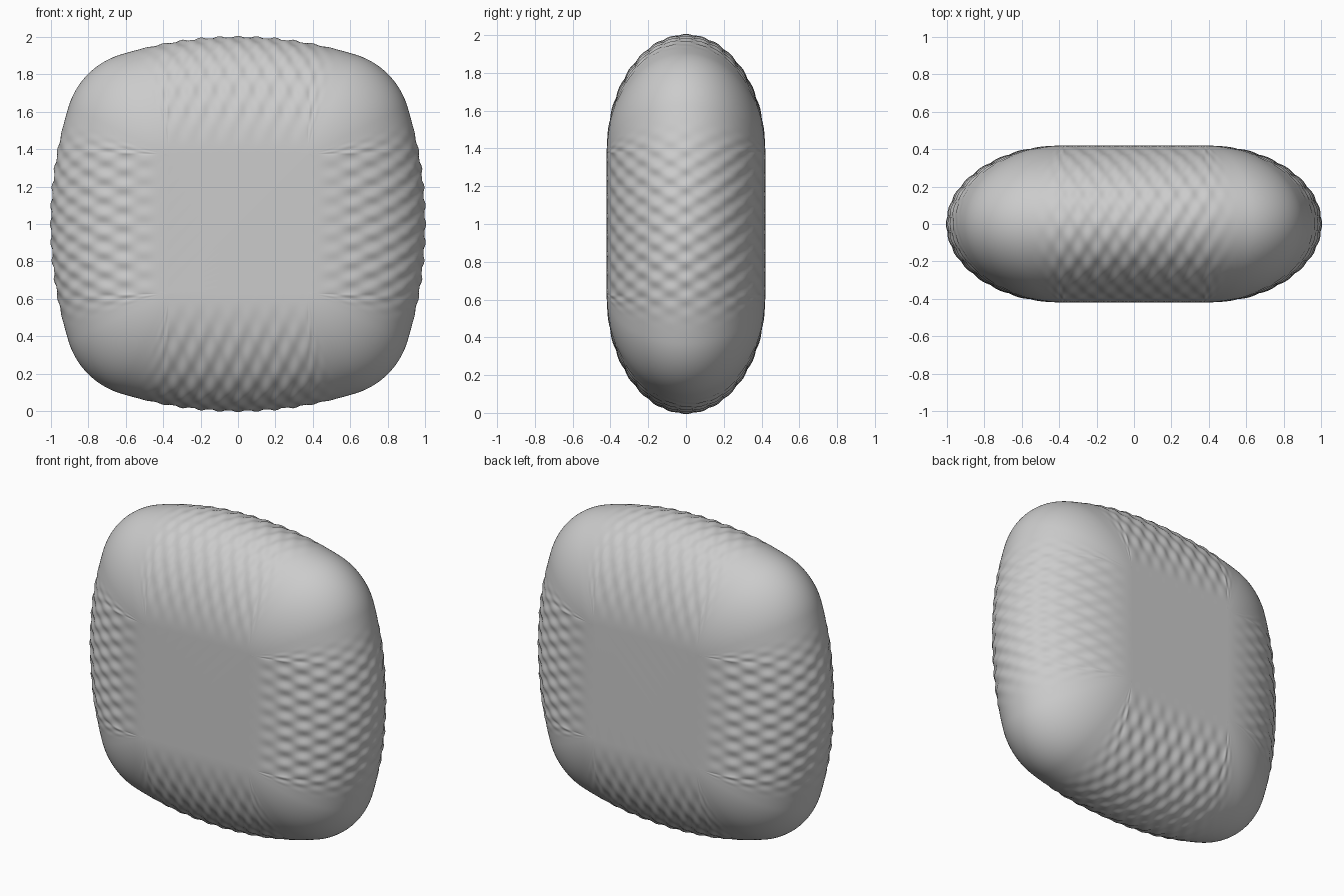
import bpy, bmesh, math
from mathutils import Vector

if "Cube" in bpy.data.objects:
    bpy.data.objects.remove(bpy.data.objects["Cube"])

HALF_THICK = 0.42      # half depth in y
FLAT = 0.37            # half size of the flat square on each face
R_SIDE, A_SIDE = 2.137, math.radians(17.15)   # gentle side arc
R_CORNER, C_CORNER = 0.4163, 0.5072           # tight corner arc
SIDE_STEPS, RINGS = 160, 96
AMP, WAVE = 0.006, 0.10                       # dimple height and pitch


def side_point(s):
    """Point on the upper side of the outline at signed arc length s."""
    a, sign = abs(s), (1 if s >= 0 else -1)
    if a < R_SIDE * A_SIDE:
        t = a / R_SIDE
        return sign * R_SIDE * math.sin(t), 1 - R_SIDE + R_SIDE * math.cos(t)
    t = A_SIDE + (a - R_SIDE * A_SIDE) / R_CORNER
    return sign * (C_CORNER + R_CORNER * math.sin(t)), C_CORNER + R_CORNER * math.cos(t)


def smooth(v):
    v = max(0.0, min(1.0, v))
    return v * v * (3 - 2 * v)


def clamp(v):
    return max(-FLAT, min(FLAT, v))


# Outline: four equal sides turned around the centre
half_len = R_SIDE * A_SIDE + R_CORNER * (math.pi / 4 - A_SIDE)
outline = []
for q in range(4):
    c, sn = round(math.cos(q * math.pi / 2)), round(math.sin(q * math.pi / 2))
    for i in range(SIDE_STEPS):
        s = half_len * (2 * i / SIDE_STEPS - 1)
        x, z = side_point(s)
        outline.append((Vector((c * x + sn * z, -sn * x + c * z)), s, abs(x)))

# Rings: elliptical rounding from the flat square out to the outline
bm = bmesh.new()
rings = []
for k in range(RINGS + 1):
    phi = -math.pi / 2 + math.pi * k / RINGS
    t = max(0.0, math.cos(phi))
    row = []
    for p, s, x in outline:
        inner = Vector((clamp(p.x), clamp(p.y)))
        d = p - inner
        length = d.length
        d.normalize()
        # surface normal of the elliptical section
        n = Vector((d.x * t / length, math.sin(phi) / HALF_THICK, d.y * t / length)).normalized()
        fade = smooth((0.58 - x) / 0.3) * smooth(t / 0.5)
        bump = AMP * fade * math.cos(2 * math.pi * s / WAVE) * math.cos(16 * phi)
        pos = Vector((inner.x + d.x * length * t, HALF_THICK * math.sin(phi),
                      1 + inner.y + d.y * length * t))
        row.append(bm.verts.new(pos + n * bump))
    rings.append(row)

n = len(outline)
for a, b in zip(rings, rings[1:]):
    for i in range(n):
        j = (i + 1) % n
        bm.faces.new((a[i], a[j], b[j], b[i]))

# Flat front and back squares
bm.faces.new(rings[0])
bm.faces.new(rings[-1])
bmesh.ops.remove_doubles(bm, verts=bm.verts, dist=1e-5)
bmesh.ops.recalc_face_normals(bm, faces=bm.faces)

mesh = bpy.data.meshes.new("dimpled_cushion")
bm.to_mesh(mesh)
bm.free()
mesh.shade_smooth()
cushion = bpy.data.objects.new("dimpled_cushion", mesh)
bpy.context.collection.objects.link(cushion)
